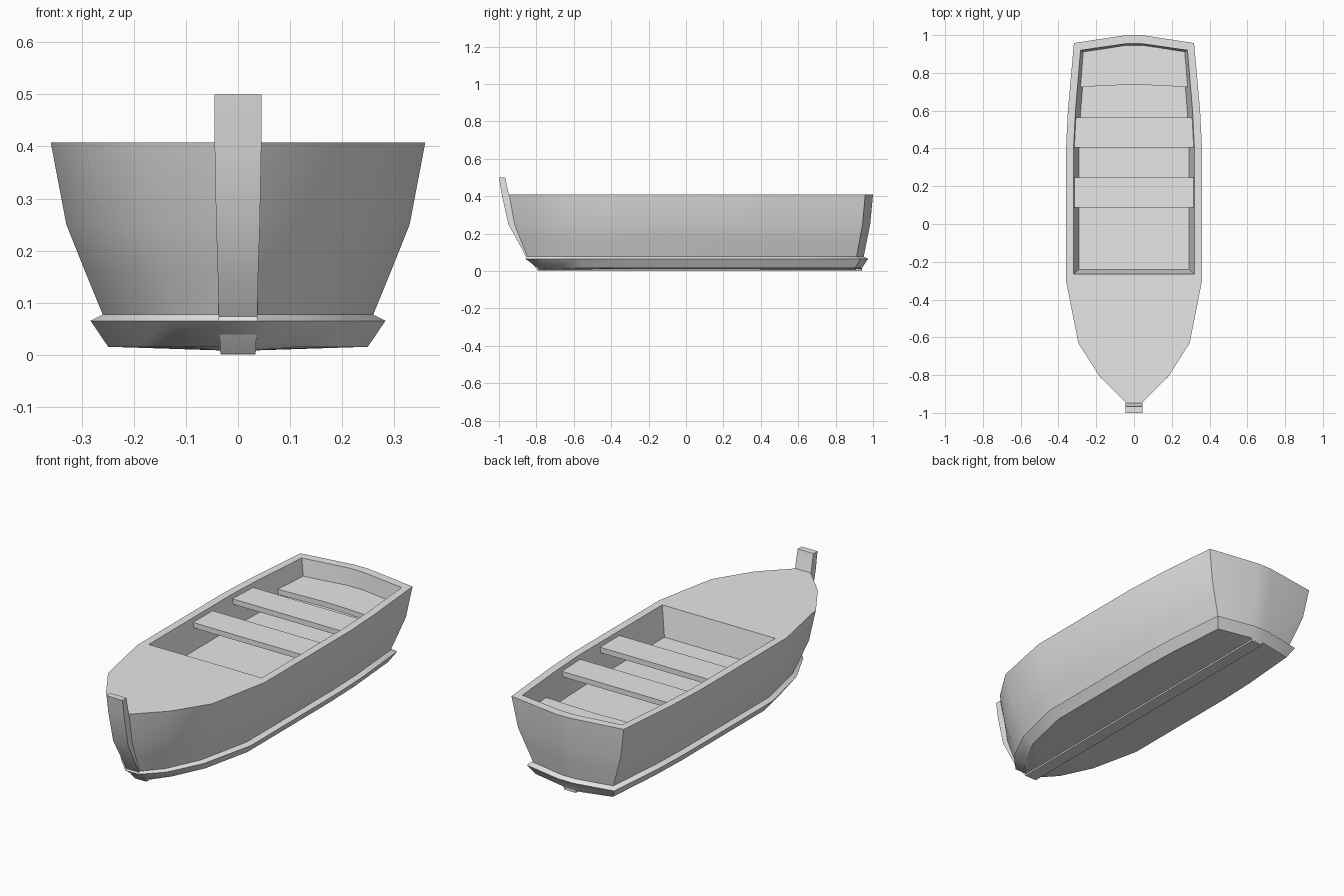
import bpy, bmesh, math

cube = bpy.data.objects.get("Cube")
if cube:
    bpy.data.objects.remove(cube, do_unlink=True)

grey = bpy.data.materials.new("light_grey")
grey.use_nodes = True
grey.diffuse_color = (0.8, 0.8, 0.8, 1)
grey.node_tree.nodes["Principled BSDF"].inputs["Base Color"].default_value = (0.8, 0.8, 0.8, 1)


def loft(name, rings):
    """Skin closed rings of equal length and cap both ends."""
    bm = bmesh.new()
    loops = [[bm.verts.new(p) for p in ring] for ring in rings]
    count = len(loops[0])
    for low, high in zip(loops, loops[1:]):
        for i in range(count):
            j = (i + 1) % count
            bm.faces.new((low[i], low[j], high[j], high[i]))
    bm.faces.new(loops[0][::-1])
    bm.faces.new(loops[-1])
    bmesh.ops.recalc_face_normals(bm, faces=bm.faces)
    mesh = bpy.data.meshes.new(name)
    bm.to_mesh(mesh)
    bm.free()
    mesh.materials.append(grey)
    obj = bpy.data.objects.new(name, mesh)
    bpy.context.collection.objects.link(obj)
    bpy.ops.object.select_all(action="DESELECT")
    obj.select_set(True)
    bpy.context.view_layer.objects.active = obj
    bpy.ops.object.shade_smooth_by_angle(angle=math.radians(35))
    return obj


def ring(half, z):
    """Mirror a half outline, bow to stern, into a closed ring."""
    return [(x, y, z) for x, y in half] + [(-x, y, z) for x, y in reversed(half)]


def box(name, half_width, y0, y1, z0, z1):
    half = [(half_width, y0), (half_width, y1)]
    return loft(name, [ring(half, z0), ring(half, z1)])


def scaled(half, sx, bow, stern):
    return [(x * sx, y * (bow if y < 0 else stern)) for x, y in half]


# Half outlines from bow to stern
gunwale = [(.04, -.95), (.18, -.81), (.295, -.63), (.36, -.3),
           (.36, .4), (.35, .6), (.318, .958), (.04, 1)]
waterline = [(.035, -.85), (.12, -.755), (.2, -.58), (.26, -.3),
             (.26, .4), (.253, .6), (.227, .912), (.04, .95)]
opening = [(.04, -.265), (.18, -.265), (.25, -.265), (.32, -.265),
           (.32, .4), (.31, .6), (.283, .92), (.04, .955)]
floor = [(.04, -.24), (.18, -.24), (.25, -.24), (.29, -.24),
         (.29, .4), (.282, .6), (.258, .905), (.04, .94)]


def side(t):
    return [(a + (c - a) * t, b + (d - b) * t)
            for (a, b), (c, d) in zip(gunwale, waterline)]


# Hull: bottom, flared skirt, sides, deck and sunken cockpit
base = scaled(waterline, .96, .93, .99)
keel_line = [(min(x, .033), y) for x, y in base]
loft("hull", [
    ring(keel_line, .008),
    ring(base, .015),
    ring(scaled(waterline, 1.09, 1.01, 1.025), .065),
    ring(waterline, .077),
    ring(side(.66), .16),
    ring(side(.3), .25),
    ring(gunwale, .408),
    ring(opening, .408),
    ring(floor, .26),
])

# Keel strip under the bottom
box("keel", .034, -.79, .94, 0, .012)

# Curved stem post: front y, back y, height, half width
stem = [(-.79, -.74, .002, .034), (-.855, -.8, .075, .037), (-.9, -.85, .16, .039),
        (-.95, -.9, .25, .042), (-.985, -.947, .408, .045), (-1, -.967, .5, .045)]
loft("stem_post", [ring([(w, front), (w, back)], z) for front, back, z, w in stem])

# Cross benches
for label, y in (("front_bench", .087), ("rear_bench", .405)):
    box(label, .325, y, y + .158, .36, .387)

# Stern seat following the transom
seat = [(.04, .737), (.298, .725), (.275, .925), (.04, .965)]
loft("stern_seat", [ring(seat, .295), ring(seat, .322)])
